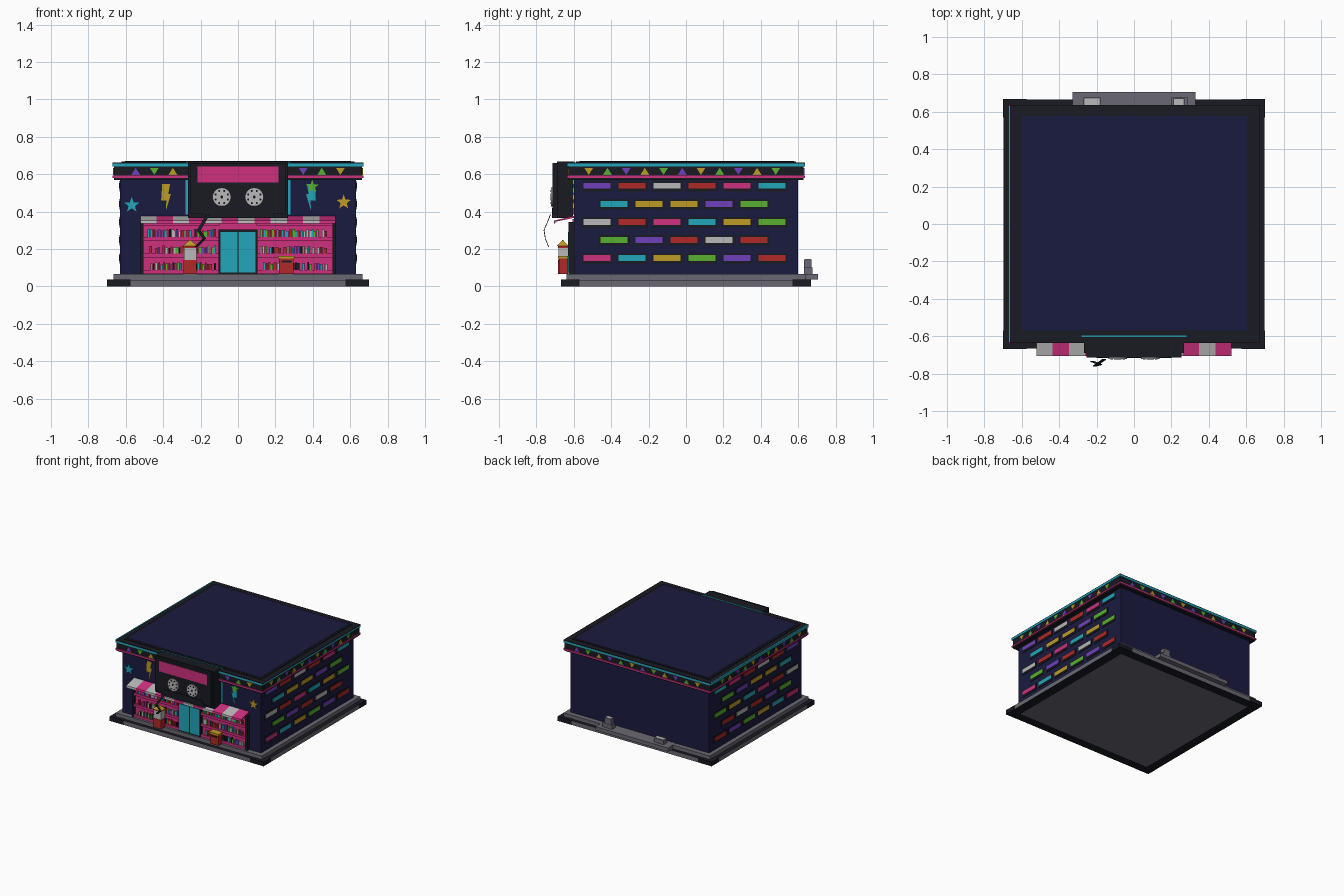
import bpy, bmesh, math, random
from mathutils import Vector

random.seed(4)
cube = bpy.data.objects.get("Cube")
if cube:
    bpy.data.objects.remove(cube)

# Palette
PALETTE = {
    "dark": "191A22", "navy": "1A1A40", "grey": "6A6973", "pink": "CE307E", "teal": "22A6BA",
    "yellow": "BF9C26", "green": "58B030", "purple": "7040BC", "red": "B02828", "white": "B8B8B8",
}


def linear(code):
    values = [int(code[i:i + 2], 16) / 255 for i in (0, 2, 4)]
    return [((v + 0.055) / 1.055) ** 2.4 if v > 0.04 else v / 12.92 for v in values] + [1]


MATS = {}
for name, code in PALETTE.items():
    mat = bpy.data.materials.new(name)
    mat.use_nodes = True
    mat.diffuse_color = linear(code)
    bsdf = mat.node_tree.nodes["Principled BSDF"]
    bsdf.inputs["Base Color"].default_value = linear(code)
    bsdf.inputs["Roughness"].default_value = 0.8
    MATS[name] = mat


class Part:
    """Collects coloured solids into one named object."""

    def __init__(self, name):
        self.name, self.bm, self.colors = name, bmesh.new(), []

    def slot(self, color):
        if color not in self.colors:
            self.colors.append(color)
        return self.colors.index(color)

    def prism(self, points, offset, color):
        """Extrudes a closed outline along an offset."""
        offset = Vector(offset)
        a = [self.bm.verts.new(p) for p in points]
        b = [self.bm.verts.new(Vector(p) + offset) for p in points]
        n = len(a)
        faces = [self.bm.faces.new(a), self.bm.faces.new(b[::-1])]
        faces += [self.bm.faces.new((a[i], b[i], b[(i + 1) % n], a[(i + 1) % n])) for i in range(n)]
        for f in faces:
            f.material_index = self.slot(color)
        return faces

    def box(self, x0, x1, y0, y1, z0, z1, color):
        ring = [(x0, y0, z0), (x1, y0, z0), (x1, y1, z0), (x0, y1, z0)]
        return self.prism(ring, (0, 0, z1 - z0), color)

    def front(self, outline, y, depth, color):
        """Plate on the front, from an x-z outline."""
        return self.prism([(x, y, z) for x, z in outline], (0, -depth, 0), color)

    def done(self):
        bmesh.ops.recalc_face_normals(self.bm, faces=self.bm.faces)
        mesh = bpy.data.meshes.new(self.name)
        self.bm.to_mesh(mesh)
        self.bm.free()
        for c in self.colors:
            mesh.materials.append(MATS[c])
        obj = bpy.data.objects.new(self.name, mesh)
        bpy.context.collection.objects.link(obj)
        return obj


def circle(x, z, r, n, start=0.0):
    return [(x + r * math.cos(start + math.tau * i / n), z + r * math.sin(start + math.tau * i / n)) for i in range(n)]


# Stepped base: grey edge between dark corner blocks, dark top and rim below
p = Part("base")
for f in p.box(-0.699, 0.699, -0.666, 0.666, 0, 0.035, "dark"):
    if abs(f.calc_center_median().z - 0.0175) < 0.01:
        f.material_index = p.slot("grey")
for sx in (-1, 1):
    for sy in (-1, 1):
        x, y = sorted((sx * 0.575, sx * 0.7)), sorted((sy * 0.57, sy * 0.667))
        p.box(*x, *y, 0, 0.036, "dark")
p.box(-0.62, 0.62, -0.59, 0.59, -0.001, 0.01, "grey")
p.box(-0.665, 0.665, -0.64, 0.64, 0.035, 0.065, "grey")
p.done()

# Loading platform with vents behind
p = Part("rear_platform")
p.box(-0.33, 0.33, 0.6, 0.705, 0.036, 0.066, "grey")
p.done()
p = Part("rear_vents")
p.box(0.2, 0.29, 0.63, 0.675, 0.065, 0.1, "grey")
p.box(0.21, 0.27, 0.632, 0.672, 0.1, 0.145, "grey")
p.box(0.215, 0.265, 0.636, 0.668, 0.145, 0.147, "white")
p.box(-0.27, -0.18, 0.63, 0.675, 0.065, 0.1, "grey")
p.box(-0.265, -0.185, 0.635, 0.67, 0.1, 0.103, "white")
p.done()

# Walls
p = Part("walls")
p.box(-0.63, 0.63, -0.6, 0.6, 0.065, 0.6, "navy")
p.done()

# Cornice with neon bands and recessed roof
p = Part("cornice")
for grow, z0, z1, color in (
    (-0.004, 0.57, 0.58, "dark"), (0.003, 0.58, 0.592, "pink"), (-0.004, 0.592, 0.641, "dark"),
    (0.003, 0.641, 0.656, "teal"), (0.003, 0.656, 0.661, "dark"), (-0.045, 0.661, 0.667, "dark"),
):
    p.box(-0.667 - grow, 0.667 + grow, -0.633 - grow, 0.633 + grow, z0, z1, color)
p.box(-0.672, -0.664, -0.633, 0.633, 0.641, 0.662, "teal")
p.done()
p = Part("roof")
p.box(-0.605, 0.605, -0.57, 0.577, 0.66, 0.669, "navy")
p.done()

# Pennant triangles round the cornice
p = Part("pennants")
FLAGS = ("yellow", "green", "purple")


def pennant(place, at, up, color):
    tip = 0.019 if up else -0.019
    shape = [(at - 0.024, 0.615 - tip), (at + 0.024, 0.615 - tip), (at, 0.615 + tip)]
    p.prism([place(u, z, 0) for u, z in shape], Vector(place(0, 0, 0.005)) - Vector(place(0, 0, 0)), color)


for i in range(11):
    at, color, up = -0.52 + 0.1 * i, FLAGS[i % 3], i % 2 == 1
    pennant(lambda u, z, d: (0.662 + d, u, z), at, up, color)
    pennant(lambda u, z, d: (-0.662 - d, u, z), at, up, color)
for i in range(12):
    at, color, up = -0.547 + 0.0995 * i, FLAGS[(2 - i) % 3], i % 2 == 0
    pennant(lambda u, z, d: (-u, 0.628 + d, z), at, up, color)
    if abs(at) > 0.3:
        pennant(lambda u, z, d: (u, -0.628 - d, z), at, up, color)
p.done()

# Coloured bricks in dark surrounds on both side walls
ROWS = (
    "purple red white red pink teal", "teal yellow yellow purple green",
    "white red pink teal yellow green", "green purple red white red",
    "pink teal yellow green purple red",
)
for side, name in ((1, "left_bricks"), (-1, "right_bricks")):
    p = Part(name)
    for r, row in enumerate(ROWS):
        z = 0.538 - 0.0965 * r
        for c, color in enumerate(row.split()):
            y = -0.475 + 0.187 * c + (0.091 if r % 2 else 0)
            for half, low, high, out, tint in ((0.081, 0.031, 0.025, 0.633, "dark"), (0.072, 0.016, 0.016, 0.636, color)):
                x = sorted((side * 0.62, side * out))
                p.box(*x, y - half, y + half, z - low, z + high, tint)
    p.done()

# Shop front: backing, end posts, shelves and books
p = Part("shelves")
p.box(-0.51, 0.51, -0.608, -0.595, 0.066, 0.36, "pink")
for s in (-1, 1):
    p.box(*sorted((s * 0.505, s * 0.525)), -0.628, -0.595, 0.066, 0.345, "dark")
    for z in (0.068, 0.155, 0.245, 0.325):
        p.box(*sorted((s * 0.1, s * 0.505)), -0.626, -0.6, z, z + 0.02, "pink")
p.done()
p = Part("books")
for s in (-1, 1):
    for z in (0.088, 0.175, 0.265):
        x = 0.118
        while x < 0.475:
            w = random.uniform(0.008, 0.015)
            if random.random() > 0.1:
                color = random.choice(("red", "green", "teal", "dark", "purple", "white", "red"))
                p.box(*sorted((s * x, s * (x + w))), -0.621, -0.605, z, z + random.uniform(0.03, 0.043), color)
            x += w + 0.002
p.done()

# Double door
p = Part("doors")
p.box(-0.103, 0.103, -0.628, -0.6, 0.066, 0.305, "dark")
for s in (-1, 1):
    p.box(*sorted((s * 0.004, s * 0.094)), -0.632, -0.62, 0.075, 0.29, "teal")
p.done()

# Striped awning
p = Part("awning")
for i in range(12):
    x = -0.522 + 0.087 * i
    profile = [(-0.6, 0.377), (-0.705, 0.352), (-0.707, 0.335), (-0.7, 0.335), (-0.698, 0.346), (-0.6, 0.366)]
    p.prism([(x, y, z) for y, z in profile], (0.087, 0, 0), "pink" if i % 2 else "white")
p.done()

# Cassette sign with neon edge, flush label and reels
p = Part("sign_neon")
p.box(-0.28, 0.28, -0.603, -0.597, 0.385, 0.668, "teal")
p.done()
p = Part("cassette_sign")
p.box(-0.267, 0.267, -0.69, -0.603, 0.365, 0.667, "dark")
p.front([(-0.255, 0.39), (0.255, 0.39), (0.255, 0.66), (-0.255, 0.66)], -0.68, 0.033, "dark")
p.front([(-0.2, 0.366), (0.2, 0.366), (0.175, 0.42), (-0.175, 0.42)], -0.68, 0.037, "dark")
p.box(-0.217, 0.217, -0.715, -0.7, 0.555, 0.641, "pink")
p.done()
p = Part("cassette_reels")
for x in (-0.087, 0.087):
    p.front(circle(x, 0.478, 0.05, 20), -0.705, 0.018, "white")
    p.front(circle(x, 0.478, 0.008, 8), -0.715, 0.01, "dark")
    for px, pz in circle(x, 0.478, 0.035, 8, math.pi / 8):
        p.front(circle(px, pz, 0.006, 6), -0.715, 0.01, "dark")
p.done()

# Loose tape hanging from the sign
p = Part("loose_tape")
path = [(-0.16, -0.722, 0.385), (-0.21, -0.757, 0.3), (-0.18, -0.75, 0.255), (-0.225, -0.732, 0.21)]
for a, b in zip(path, path[1:]):
    quad = [Vector(q) + Vector((dx, 0, 0)) for q, dx in ((a, -0.01), (a, 0.01), (b, 0.01), (b, -0.01))]
    p.prism(quad, (0, -0.004, 0), "dark")
p.done()

# Dispenser with pyramid cap, and return box
p = Part("dispenser")
p.box(-0.291, -0.221, -0.685, -0.63, 0.066, 0.14, "red")
p.box(-0.289, -0.223, -0.683, -0.63, 0.14, 0.206, "white")
p.box(-0.291, -0.221, -0.685, -0.63, 0.206, 0.216, "red")
cap = p.box(-0.295, -0.217, -0.69, -0.628, 0.216, 0.247, "yellow")[1]
apex = cap.calc_center_median()
for v in cap.verts:
    v.co = apex.lerp(v.co, 0.08)
p.done()
p = Part("return_box")
p.box(0.22, 0.297, -0.68, -0.63, 0.066, 0.15, "red")
p.box(0.215, 0.302, -0.685, -0.63, 0.15, 0.162, "yellow")
p.box(0.232, 0.285, -0.684, -0.67, 0.128, 0.138, "dark")
p.done()

# Painted stars and bolts
p = Part("wall_stars")
for x, z, r, color in ((-0.568, 0.435, 0.043, "teal"), (0.397, 0.533, 0.037, "green"), (0.565, 0.45, 0.041, "yellow")):
    outer, inner = circle(x, z, r, 5, math.pi / 2), circle(x, z, r * 0.42, 5, math.pi * 0.7)
    p.front([q for pair in zip(outer, inner) for q in pair], -0.598, 0.009, color)
p.done()
p = Part("wall_bolts")
BOLT = [(-0.02, 0.07), (0.022, 0.07), (0.012, 0.015), (0.026, 0.015), (0, -0.072), (0.002, -0.018), (-0.026, -0.018)]
for x, color in ((-0.385, "yellow"), (0.39, "teal")):
    p.front([(x + (dx if x < 0 else -dx), 0.478 + dz) for dx, dz in BOLT], -0.598, 0.006, color)
p.done()
